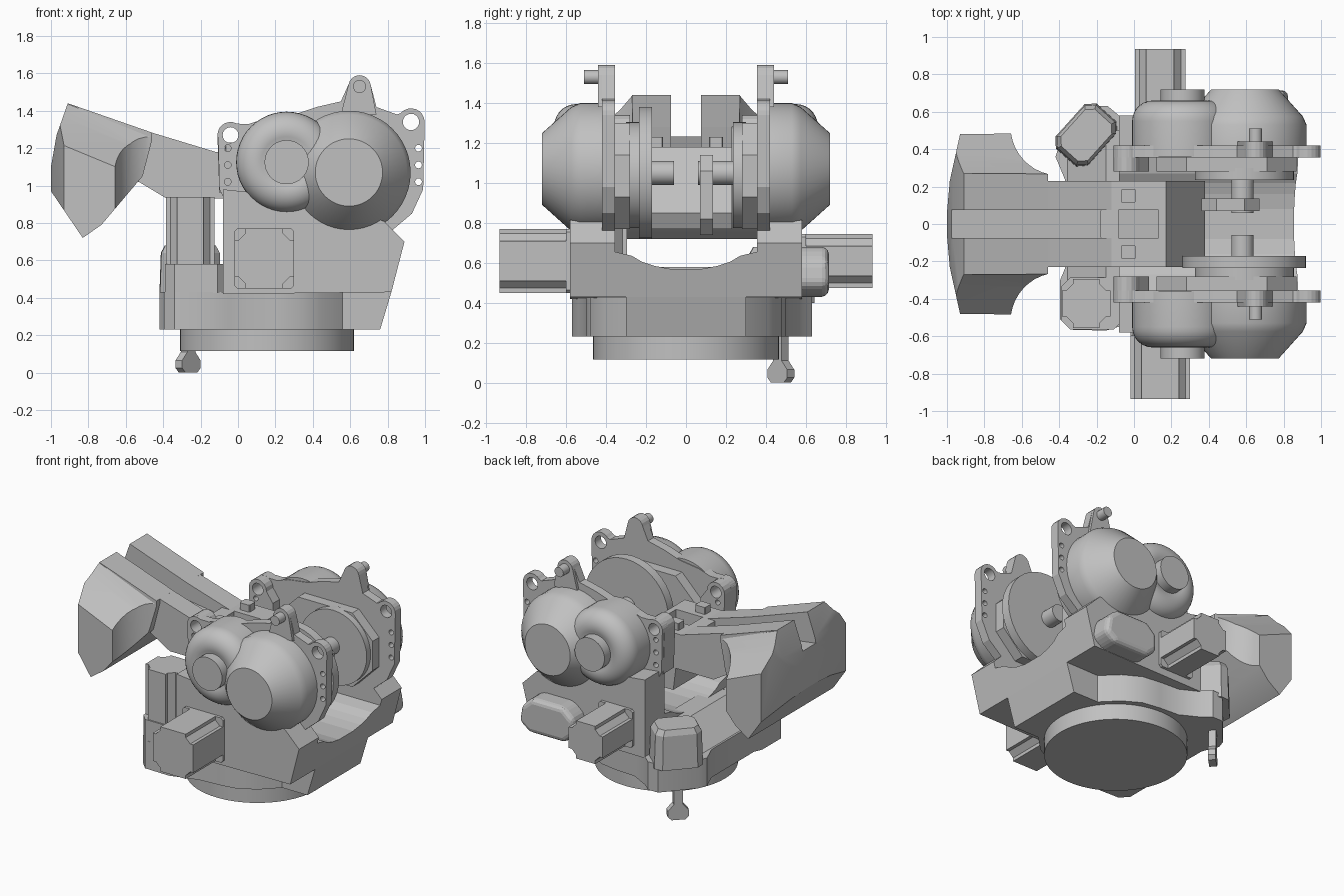
import bpy, bmesh
from math import sin, cos, pi, radians
from mathutils import Matrix, Vector

cube = bpy.data.objects.get("Cube")
if cube:
    bpy.data.objects.remove(cube, do_unlink=True)

grey = bpy.data.materials.new("plain_grey")
grey.use_nodes = True
tone = (0.53, 0.53, 0.53, 1)
grey.diffuse_color = tone
grey.node_tree.nodes["Principled BSDF"].inputs["Base Color"].default_value = tone


def activate(ob):
    bpy.ops.object.select_all(action='DESELECT')
    ob.select_set(True)
    bpy.context.view_layer.objects.active = ob


def soften(ob):
    activate(ob)
    bpy.ops.object.shade_smooth_by_angle(angle=radians(32))


def finish(name, bm, smooth=False):
    bmesh.ops.recalc_face_normals(bm, faces=bm.faces)
    mesh = bpy.data.meshes.new(name)
    bm.to_mesh(mesh)
    bm.free()
    mesh.materials.append(grey)
    ob = bpy.data.objects.new(name, mesh)
    bpy.context.collection.objects.link(ob)
    if smooth:
        soften(ob)
    return ob


def prism(name, pts, axis, a, b, smooth=False):
    """Extrude a flat outline along one axis from a to b."""
    place = {'x': lambda p, t: (t, p[0], p[1]),
             'y': lambda p, t: (p[0], t, p[1]),
             'z': lambda p, t: (p[0], p[1], t)}[axis]
    bm = bmesh.new()
    base = bm.faces.new([bm.verts.new(place(p, a)) for p in pts])
    top = bmesh.ops.extrude_face_region(bm, geom=[base])["geom"]
    move = Vector(place((0, 0), b - a))
    bmesh.ops.translate(bm, vec=move, verts=[v for v in top if isinstance(v, bmesh.types.BMVert)])
    return finish(name, bm, smooth)


def lathe(name, profile, cx, cz, side=1, steps=48):
    """Turn a (radius, y) profile around an axis parallel to y."""
    bm = bmesh.new()
    rings = [[bm.verts.new((cx + r * cos(2 * pi * i / steps), side * y, cz + r * sin(2 * pi * i / steps)))
              for i in range(steps)] for r, y in profile]
    for lo, hi in zip(rings, rings[1:]):
        for i in range(steps):
            j = (i + 1) % steps
            bm.faces.new((lo[i], lo[j], hi[j], hi[i]))
    bm.faces.new(rings[0])
    bm.faces.new(rings[-1])
    return finish(name, bm, True)


def disc(name, cx, cz, r, a, b, side=1, steps=40):
    return lathe(name, [(r, a), (r, b)], cx, cz, side, steps)


def combine(ob, cutter, how='DIFFERENCE'):
    mod = ob.modifiers.new("cut", 'BOOLEAN')
    mod.operation, mod.object, mod.solver = how, cutter, 'EXACT'
    activate(ob)
    bpy.ops.object.modifier_apply(modifier=mod.name)
    bpy.data.objects.remove(cutter, do_unlink=True)


def chamfered(cx, cy, w, h, c):
    """Rectangle outline with chamfered corners."""
    w, h = w / 2, h / 2
    return [(cx + x, cy + y) for x, y in
            [(-w + c, -h), (w - c, -h), (w, -h + c), (w, h - c),
             (w - c, h), (-w + c, h), (-w, h - c), (-w, -h + c)]]


def motor_outline(cx, cy, w, c):
    """Square outline with a small step and chamfer in each corner."""
    w, d = w / 2, c * 0.4
    corner = [(w, w - c), (w - d, w - c), (w - c, w - d), (w - c, w)]
    pts = []
    for turn in range(4):
        pts += corner
        corner = [(-y, x) for x, y in corner]
    return [(cx + x, cy + y) for x, y in pts]


def arc(cx, cy, r, start, end, n=9):
    return [(cx + r * cos(radians(start + (end - start) * i / (n - 1))),
             cy + r * sin(radians(start + (end - start) * i / (n - 1)))) for i in range(n)]


# Turntable and lower base
bm = bmesh.new()
bmesh.ops.create_cone(bm, cap_ends=True, segments=64, radius1=0.465, radius2=0.465, depth=0.12,
                      matrix=Matrix.Translation((0.155, 0, 0.175)))
finish("turntable", bm, True)
lower = [(-0.395, -0.51), (-0.34, -0.565), (-0.15, -0.57), (-0.05, -0.54), (0.05, -0.51), (0.2, -0.5), (0.33, -0.48),
         (0.45, -0.41), (0.56, -0.3), (0.56, 0.3), (0.45, 0.41), (0.33, 0.48), (0.2, 0.5), (0.05, 0.51),
         (-0.08, 0.58), (-0.14, 0.63), (-0.22, 0.63), (-0.4, 0.42), (-0.42, 0.36), (-0.37, 0.24),
         (-0.37, -0.24), (-0.395, -0.3)]
prism("lower_base", lower, 'z', 0.23, 0.43, True)
prism("base_nose", [(0.4, 0.23), (0.76, 0.23), (0.82, 0.43), (0.4, 0.43)], 'y', -0.3, 0.3)
prism("front_motor_seat", chamfered(-0.225, -0.425, 0.33, 0.28, 0.05), 'z', 0.425, 0.58)
prism("rear_ledge", [(-0.37, 0.42), (0, 0.42), (0, 0.58), (-0.15, 0.58)], 'y', -0.3, 0.5)

# Cradle with a channel along its length
cradle = prism("cradle", [(-0.08, 0.42), (0.82, 0.43), (0.89, 0.7), (0.78, 0.81), (0.6, 0.86),
                          (0.2, 0.95), (-0.08, 0.98)], 'y', -0.58, 0.58)
bed = [(-0.355, 0.655), (-0.27, 0.635), (-0.22, 0.605), (-0.16, 0.585), (-0.08, 0.57)]
channel = [(-0.355, 1.2)] + bed + [(-y, z) for y, z in reversed(bed)] + [(0.355, 1.2)]
combine(cradle, prism("channel_cut", channel, 'x', -0.5, 1.2))

# Side plates, domes, motors and joint rings, repeated on both sides
plate = ([(-0.07, 0.8), (-0.08, 0.94), (-0.1, 0.98)] + arc(-0.04, 1.27, 0.07, 200, 60)
         + [(0.06, 1.33), (0.15, 1.36), (0.3, 1.38), (0.42, 1.42), (0.55, 1.45)]
         + arc(0.65, 1.53, 0.06, 170, 10) + [(0.74, 1.42), (0.85, 1.38)]
         + arc(0.925, 1.34, 0.073, 140, 0) + [(0.99, 0.98), (0.93, 0.85), (0.8, 0.74)])
holes = [(-0.04, 1.27, 0.042), (0.925, 1.34, 0.044)]
holes += [(x, z, 0.018) for x in (-0.055, 0.965) for z in (1.02, 1.11, 1.2)]
for s, tag in ((-1, "front"), (1, "rear")):
    p = prism(tag + "_side_plate", plate, 'y', s * 0.355, s * 0.42)
    b = prism(tag + "_ear_block", arc(-0.04, 1.27, 0.07, 180, 0) + [(0.08, 1.2), (0.08, 0.96), (-0.1, 0.96)],
              'y', s * 0.28, s * 0.40)
    for x, z, r in holes:
        combine(p, disc("hole_cut", x, z, r, 0.2, 0.5, s, 20))
        if x < 0:
            combine(b, disc("hole_cut", x, z, r, 0.2, 0.5, s, 20))
    prism(tag + "_top_ear", arc(0.65, 1.53, 0.06, 170, 10) + [(0.74, 1.38), (0.55, 1.38)], 'y', s * 0.36, s * 0.44)
    disc(tag + "_ear_pin", 0.65, 1.53, 0.035, 0.42, 0.51, s, 20)
    lathe(tag + "_large_dome", [(0.33, 0.36), (0.33, 0.53), (0.31, 0.575), (0.18, 0.72)], 0.593, 1.07, s)
    shoulder = [(0.27, 0.36)] + [(0.16 + r, y) for r, y in arc(0, 0.55, 0.11, 0, 115, 10)]
    lathe(tag + "_small_dome", shoulder, 0.26, 1.125, s)
    disc(tag + "_small_cap", 0.26, 1.125, 0.118, 0.55, 0.72, s)
    prism(tag + "_joint_plate", chamfered(0.495, 1.035, 0.75, 0.53, 0.16), 'y', s * 0.28, s * 0.36)
    disc(tag + "_joint_step", 0.59, 1.04, 0.265, 0.235, 0.3, s)
    disc(tag + "_joint_pin", 0.58, 1.05, 0.06, 0.06, 0.24, s, 24)
    prism(tag + "_stop_tab", chamfered(-0.03, s * 0.15, 0.08, 0.07, 0.005), 'z', 1.1, 1.23)
    m = 0.32 if s < 0 else 0.27
    prism(tag + "_side_motor", motor_outline(0.14, 0.61, m, 0.06), 'y', s * 0.55, s * 0.935)
    prism(tag + "_motor_flange", chamfered(0.14, 0.61, m, m, 0.015), 'y', s * 0.55, s * 0.6)
disc("front_joint_wheel", 0.59, 1.05, 0.33, 0.17, 0.235, -1)
prism("rear_link", chamfered(0.515, 0.94, 0.31, 0.4, 0.08), 'y', 0.07, 0.135)

# Upright motor and angled corner motor
prism("upright_motor", motor_outline(-0.255, -0.425, 0.26, 0.06), 'z', 0.5, 0.94)
bm = bmesh.new()
rings = []
for z, k in ((0.4, 1), (0.64, 0.95), (0.68, 0.82)):
    turn = Matrix.Translation((-0.255, 0.475, z)) @ Matrix.Rotation(radians(48), 4, 'Z')
    rings.append([bm.verts.new(turn @ Vector((x * k, y * k, 0))) for x, y in chamfered(0, 0, 0.325, 0.235, 0.045)])
for lo, hi in zip(rings, rings[1:]):
    for i in range(8):
        bm.faces.new((lo[i], lo[i - 7], hi[i - 7], hi[i]))
bm.faces.new(rings[0])
bm.faces.new(rings[-1])
finish("corner_motor", bm)

# Hanging key, turned across the corner
side = [(0.045, 0), (0.07, 0.025), (0.07, 0.065), (0.03, 0.11), (0.03, 0.25)]
key = prism("hanging_key", side + [(-x, z) for x, z in reversed(side)], 'y', -0.025, 0.025)
key.data.transform(Matrix.Translation((-0.267, 0.475, 0)) @ Matrix.Rotation(radians(45), 4, 'Z'))

# Rounded rear pod
pod = prism("rear_pod", [(0.4, 0.49), (0.47, 0.43), (0.75, 0.43), (0.83, 0.49), (0.81, 0.61), (0.73, 0.68),
                         (0.48, 0.68), (0.4, 0.61)], 'y', 0.52, 0.715)
bev = pod.modifiers.new("rounding", 'BEVEL')
bev.width, bev.segments = 0.035, 3

# Arm: side outline trimmed by plan and tilted end outlines, then grooved
arm = prism("arm_end", [(-0.91, 1.44), (-0.97, 1.27), (-1, 1.1), (-1, 0.97), (-0.83, 0.72), (-0.73, 0.79),
                        (-0.51, 1.05), (-0.45, 1.28)], 'y', -0.49, 0.49)
half = [(-1, 0.06), (-0.985, 0.23), (-0.93, 0.48)] + arc(-0.4, 0.52, 0.26, 188, 257)
combine(arm, prism("plan_cut", half + [(x, -y) for x, y in reversed(half)], 'z', 0.4, 1.7), 'INTERSECT')
ends = [(0.26, 1.6), (0.27, 1.44), (0.33, 1.36), (0.49, 1.2), (0.49, 0.2)]
trim = prism("end_cut", ends + [(-y, z) for y, z in reversed(ends)], 'x', -1.2, 0)
tilt = Matrix.Identity(4)
tilt[2][0], tilt[2][3] = -0.4, -0.4 * 0.92
trim.data.transform(tilt)
combine(arm, trim, 'INTERSECT')
beam = prism("arm_beam", [(-0.7, 1.365), (-0.45, 1.28), (-0.12, 1.18), (0.17, 1.18), (0.38, 0.85), (0.34, 0.77),
                          (-0.06, 0.77), (-0.08, 0.93), (-0.38, 0.93), (-0.53, 1.02), (-0.7, 1.02)], 'y', -0.23, 0.23)
for part in (arm, beam):
    combine(part, prism("groove_cut", [(-1.1, 1.25), (0.13, 1.08), (0.13, 1.7), (-1.1, 1.7)], 'y', -0.075, 0.075))
soften(arm)
prism("groove_bridge", chamfered(-0.13, 0, 0.1, 0.15, 0.005), 'z', 1.05, 1.18)
